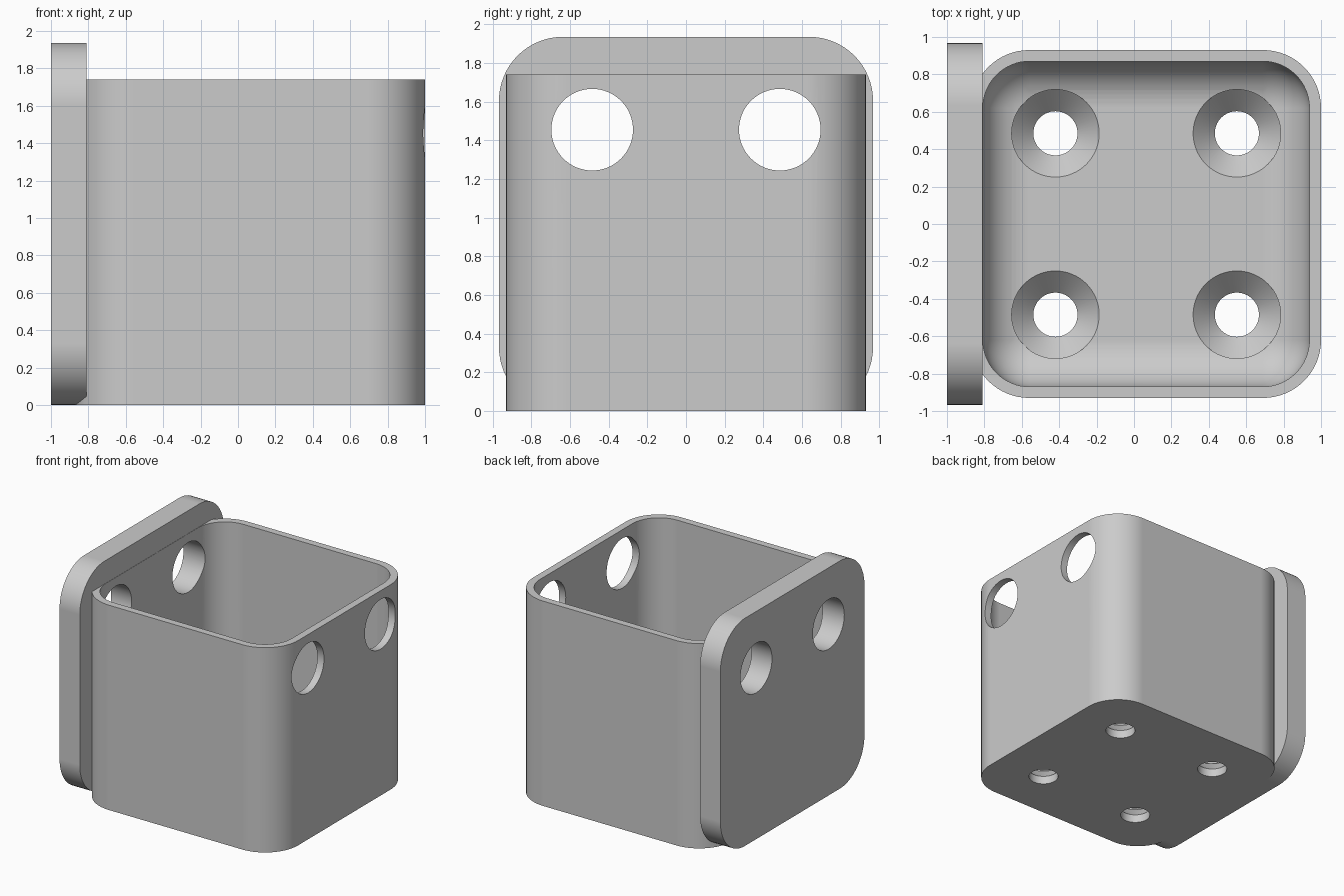
import bpy, bmesh, math
from mathutils import Matrix

if "Cube" in bpy.data.objects:
    bpy.data.objects.remove(bpy.data.objects["Cube"], do_unlink=True)

grey = bpy.data.materials.new("plain grey")
grey.use_nodes = True
GREY = (0.6, 0.6, 0.6, 1)
grey.diffuse_color = GREY
grey.node_tree.nodes["Principled BSDF"].inputs["Base Color"].default_value = GREY


def make_object(name, bm):
    bmesh.ops.recalc_face_normals(bm, faces=bm.faces)
    mesh = bpy.data.meshes.new(name)
    bm.to_mesh(mesh)
    bm.free()
    mesh.materials.append(grey)
    obj = bpy.data.objects.new(name, mesh)
    bpy.context.collection.objects.link(obj)
    return obj


def rounded_box(name, low, high, radius, pick):
    """Box between two corners, with the edges chosen by pick rounded."""
    bm = bmesh.new()
    bmesh.ops.create_cube(bm, size=1)
    for v in bm.verts:
        v.co = [h if c > 0 else l for c, l, h in zip(v.co, low, high)]
    edges = [e for e in bm.edges if pick(e.verts[0].co, e.verts[1].co)]
    bmesh.ops.bevel(bm, geom=edges, offset=radius, segments=16, profile=0.5,
                    affect='EDGES', clamp_overlap=True)
    return make_object(name, bm)


def turned(name, profile, matrix):
    """Solid of revolution from (radius, height) pairs, capped at both ends."""
    bm = bmesh.new()
    n = 64
    rings = [[bm.verts.new((r * math.cos(math.tau * i / n),
                            r * math.sin(math.tau * i / n), z))
              for i in range(n)] for r, z in profile]
    for a, b in zip(rings, rings[1:]):
        for i in range(n):
            j = (i + 1) % n
            bm.faces.new((a[i], a[j], b[j], b[i]))
    bm.faces.new(rings[0])
    bm.faces.new(rings[-1])
    bm.transform(matrix)
    return make_object(name, bm)


def combine(target, other, operation):
    mod = target.modifiers.new("join", 'BOOLEAN')
    mod.operation = operation
    mod.solver = 'EXACT'
    mod.object = other
    bpy.context.view_layer.update()
    graph = bpy.context.evaluated_depsgraph_get()
    mesh = bpy.data.meshes.new_from_object(target.evaluated_get(graph))
    target.modifiers.clear()
    target.data = mesh
    bpy.data.objects.remove(other, do_unlink=True)


def upright(a, b):
    return abs(a.z - b.z) > 0.5


def along_x(a, b):
    return abs(a.x - b.x) > 0.1


# Outer cup body
CX, FLOOR, TOP = 0.065, 0.19, 1.74
cup = rounded_box("wall_mounted_cup", (-0.87, -0.93, 0), (1, 0.93, TOP), 0.31, upright)

# Thick mounting plate at the side
plate = rounded_box("mounting_plate", (-1, -0.967, 0.001), (-0.81, 0.967, 1.935),
                    0.33, along_x)
combine(cup, plate, 'UNION')

# Hollow with filleted floor
hollow = rounded_box("hollow", (-0.808, -0.87, FLOOR), (0.938, 0.87, 2.2), 0.25,
                     lambda a, b: upright(a, b) or max(a.z, b.z) < 1)
combine(cup, hollow, 'DIFFERENCE')

# Round holes through plate and opposite wall
for y in (-0.485, 0.485):
    place = Matrix.Translation((0, y, 1.455)) @ Matrix.Rotation(math.pi / 2, 4, 'Y')
    combine(cup, turned("side_hole", [(0.211, -1.3), (0.211, 1.3)], place), 'DIFFERENCE')

# Countersunk screw holes in the floor
screw = [(0.118, -0.1), (0.118, 0.07), (0.234, FLOOR - 0.003), (0.234, 0.6)]
for x in (CX - 0.485, CX + 0.485):
    for y in (-0.485, 0.485):
        combine(cup, turned("screw_hole", screw, Matrix.Translation((x, y, 0))),
                'DIFFERENCE')

# Smooth curves, crisp rims
bpy.ops.object.select_all(action='DESELECT')
cup.select_set(True)
bpy.context.view_layer.objects.active = cup
bpy.ops.object.shade_smooth_by_angle(angle=math.radians(30))
weighted = cup.modifiers.new("flat_normals", 'WEIGHTED_NORMAL')
weighted.keep_sharp = True
